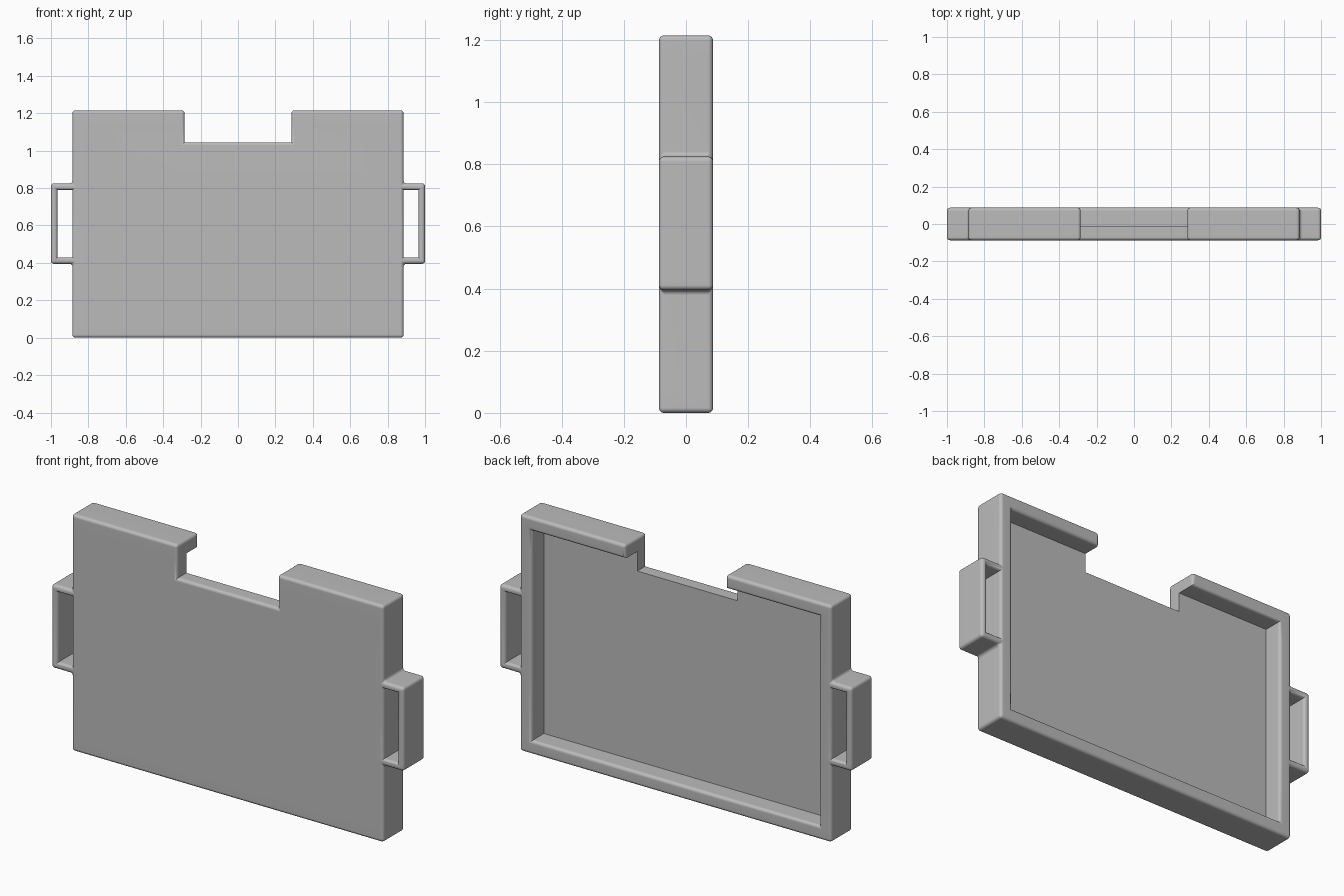
import bpy
import bmesh
from mathutils import Vector

cube = bpy.data.objects.get("Cube")
if cube:
    bpy.data.objects.remove(cube, do_unlink=True)

# Main sizes
HALF_W, HALF_D, HEIGHT = 0.885, 0.087, 1.215
WALL, FLOOR_Y = 0.07, -0.012
NOTCH_X, NOTCH_Z = 0.285, 1.045
GRIP_LOW, GRIP_HIGH, GRIP_BAR = 0.395, 0.825, 0.035
ROUND = 0.016

half = [NOTCH_X, HALF_W - WALL, HALF_W, 1 - GRIP_BAR, 1]
xs = [-v for v in reversed(half)] + half
ys = [-HALF_D, FLOOR_Y, HALF_D]
zs = [0, WALL, GRIP_LOW, GRIP_LOW + GRIP_BAR, GRIP_HIGH - GRIP_BAR,
      GRIP_HIGH, NOTCH_Z, HEIGHT - WALL, HEIGHT]


def is_solid(x, y, z):
    """Tell whether a point lies in the tray or one of its side grips."""
    x = abs(x)
    if abs(y) > HALF_D or not 0 < z < HEIGHT or x > 1:
        return False
    if x > HALF_W:  # side grips: open rectangular loops
        return (GRIP_LOW < z < GRIP_HIGH and
                (x > 1 - GRIP_BAR or z < GRIP_LOW + GRIP_BAR
                 or z > GRIP_HIGH - GRIP_BAR))
    if x < NOTCH_X and z > NOTCH_Z:  # notch in the top edge
        return False
    rim = x > HALF_W - WALL or z < WALL or z > HEIGHT - WALL
    return y < FLOOR_Y or rim


# Skin of the solid, one quad per exposed cell side
bm = bmesh.new()
verts = {}
axes = (xs, ys, zs)


def vert(i):
    if i not in verts:
        verts[i] = bm.verts.new([axes[a][i[a]] for a in range(3)])
    return verts[i]


def solid_cell(i):
    if any(i[a] < 0 or i[a] >= len(axes[a]) - 1 for a in range(3)):
        return False
    return is_solid(*[(axes[a][i[a]] + axes[a][i[a] + 1]) / 2 for a in range(3)])


for i in range(len(xs) - 1):
    for j in range(len(ys) - 1):
        for k in range(len(zs) - 1):
            cell = (i, j, k)
            if not solid_cell(cell):
                continue
            for a in range(3):
                b, c = (a + 1) % 3, (a + 2) % 3
                for side in (0, 1):
                    near = list(cell)
                    near[a] += 1 if side else -1
                    if solid_cell(near):
                        continue
                    ring = []
                    for u, v in ((0, 0), (1, 0), (1, 1), (0, 1)):
                        p = list(cell)
                        p[a] += side
                        p[b] += u
                        p[c] += v
                        ring.append(vert(tuple(p)))
                    bm.faces.new(ring if side else ring[::-1])
bm.normal_update()


# Round the outer edges and the joints of the grips; keep the recess crisp
def is_rounded(edge):
    if len(edge.link_faces) != 2 or edge.calc_face_angle() < 0.1:
        return False
    p, q = (v.co for v in edge.verts)
    mid = (p + q) / 2
    along_y = abs(p.y - q.y) > 0.01
    if not along_y and abs(mid.y - FLOOR_Y) < 0.001:
        return False
    if edge.is_convex:
        rim_end = (along_y and abs(abs(mid.x) - NOTCH_X) < 0.001
                   and abs(mid.z - HEIGHT + WALL) < 0.001)
        return not rim_end
    grip_joint = min(abs(mid.z - GRIP_LOW), abs(mid.z - GRIP_HIGH)) < 0.001
    return along_y and grip_joint and abs(abs(mid.x) - HALF_W) < 0.001


bmesh.ops.bevel(bm, geom=[e for e in bm.edges if is_rounded(e)], offset=ROUND,
                offset_type='OFFSET', segments=4, profile=0.5,
                affect='EDGES', clamp_overlap=False)

mesh = bpy.data.meshes.new("tray_with_grips")
bm.to_mesh(mesh)
bm.free()
tray = bpy.data.objects.new("tray_with_grips", mesh)
bpy.context.collection.objects.link(tray)

# Plain grey plastic
colour = (0.5, 0.5, 0.5, 1)
grey = bpy.data.materials.new("grey_plastic")
grey.use_nodes = True
grey.diffuse_color = colour
grey.node_tree.nodes["Principled BSDF"].inputs["Base Color"].default_value = colour
mesh.materials.append(grey)

# Smooth rounded edges with flat broad faces
bpy.ops.object.select_all(action='DESELECT')
tray.select_set(True)
bpy.context.view_layer.objects.active = tray
bpy.ops.object.shade_smooth_by_angle()
normals = tray.modifiers.new("flat_faces", 'WEIGHTED_NORMAL')
normals.keep_sharp = True
